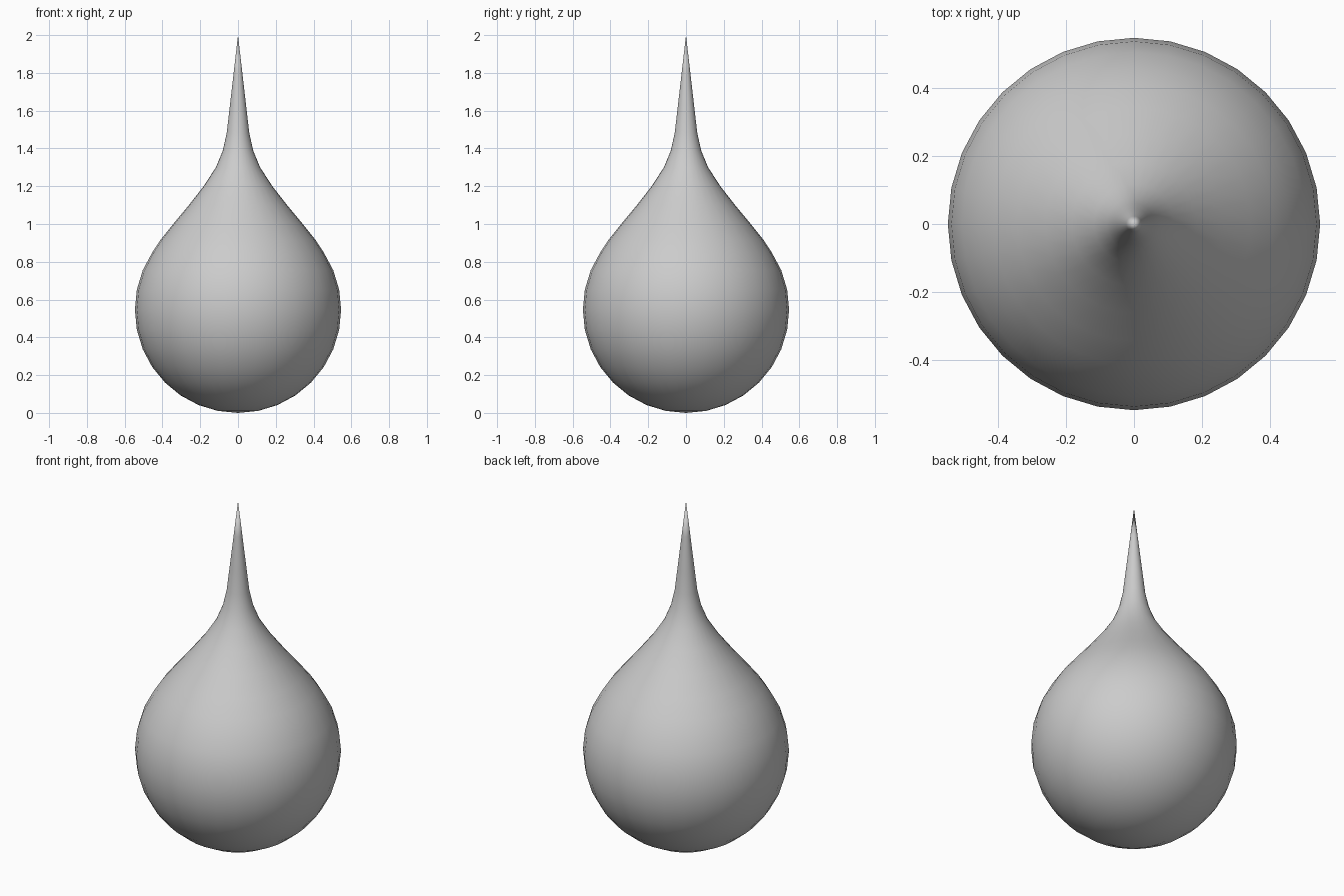
import bpy, bmesh, math

if "Cube" in bpy.data.objects:
    bpy.data.objects.remove(bpy.data.objects["Cube"])

SEG = 32
R = 0.546      # bulb radius
CZ = 0.546     # bulb centre height

# Bulb: spherical arc from the bottom up to where the neck begins
profile = [(0.0, 0.0)]
for i in range(1, 12):
    a = math.radians(-90 + i * 180 / 16)
    profile.append((R * math.cos(a), CZ + R * math.sin(a)))

# Neck: concave sweep drawn out to a sharp tip
profile += [(0.411, 0.915), (0.343, 1.0), (0.26, 1.1), (0.182, 1.2),
            (0.117, 1.3), (0.08, 1.39), (0.06, 1.48), (0.046, 1.6),
            (0.023, 1.8), (0.0, 2.0)]

# Lathe the profile around z
bm = bmesh.new()
verts = [bm.verts.new((r, 0, z)) for r, z in profile]
edges = [bm.edges.new(pair) for pair in zip(verts, verts[1:])]
bmesh.ops.spin(bm, geom=verts + edges, cent=(0, 0, 0), axis=(0, 0, 1),
               angle=math.tau, steps=SEG, use_duplicate=False)
bmesh.ops.remove_doubles(bm, verts=bm.verts, dist=1e-4)
bmesh.ops.recalc_face_normals(bm, faces=bm.faces)
for f in bm.faces:
    f.smooth = True

mesh = bpy.data.meshes.new("teardrop")
bm.to_mesh(mesh)
bm.free()
drop = bpy.data.objects.new("teardrop", mesh)
bpy.context.collection.objects.link(drop)
